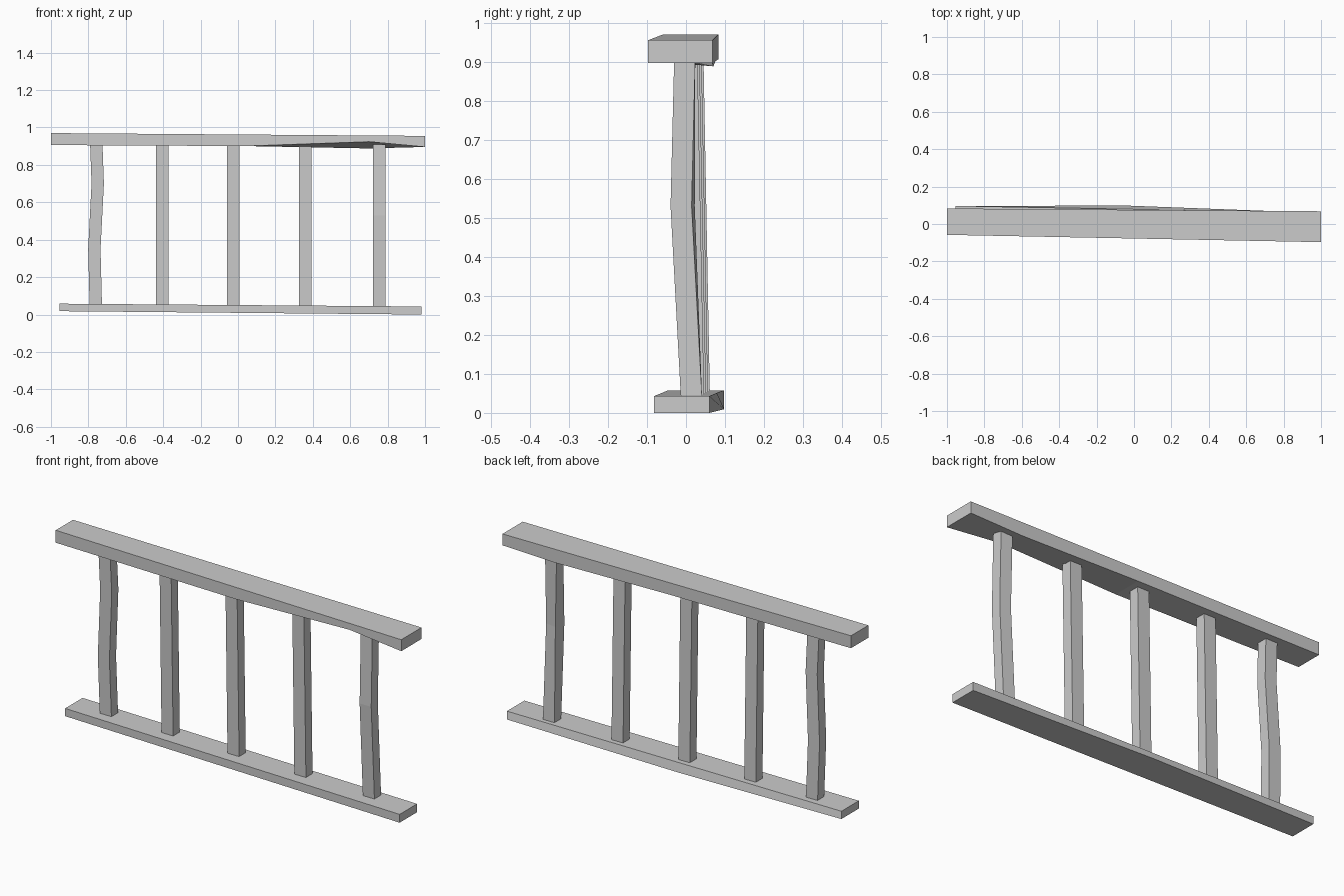
import bpy, bmesh

cube = bpy.data.objects.get("Cube")
if cube:
    bpy.data.objects.remove(cube, do_unlink=True)

mat = bpy.data.materials.new("weathered_grey")
mat.use_nodes = True
GREY = (0.6, 0.6, 0.6, 1)
mat.diffuse_color = GREY
mat.node_tree.nodes["Principled BSDF"].inputs["Base Color"].default_value = GREY


def loft(name, rings, corners=None):
    """Skin a beam through four-cornered rings and close its ends."""
    bm = bmesh.new()
    loops = [[bm.verts.new(p) for p in ring] for ring in rings]
    for a, b in zip(loops, loops[1:]):
        for i in range(4):
            j = (i + 1) % 4
            bm.faces.new((a[i], a[j], b[j], b[i]))
    bm.faces.new(loops[0])
    bm.faces.new(loops[-1])
    bmesh.ops.recalc_face_normals(bm, faces=bm.faces)
    mesh = bpy.data.meshes.new(name)
    bm.to_mesh(mesh)
    bm.free()
    mesh.materials.append(mat)
    obj = bpy.data.objects.new(name, mesh)
    bpy.context.collection.objects.link(obj)


def mix(a, b, t):
    return a + (b - a) * t


def rail_ring(x, y0, y1, z0, z1):
    # front bottom, back bottom, back top, front top
    return [[x, y0, z0], [x, y1, z0], [x, y1, z1], [x, y0, z1]]


def rail(start, end, stops):
    """Straight tapering rail with extra rings at the given fractions."""
    return [rail_ring(*(mix(a, b, t) for a, b in zip(start, end)))
            for t in (0, *stops, 1)]


# Top rail, with the front lower edge worn away near the left end
rings = rail((-1, -0.058, 0.083, 0.906, 0.97), (1, -0.097, 0.068, 0.896, 0.955), (0.52, 0.85))
rings[2][0][2] = 0.924
rings[2][1][2] = 0.888
loft("top_rail", rings)

# Bottom rail, with the back lower edge swelling out at the middle
rings = rail((-0.955, -0.045, 0.097, 0.018, 0.058), (0.98, -0.082, 0.06, 0, 0.043), (0.48,))
rings[1][1][1] = 0.098
loft("bottom_rail", rings)

# Posts: (height, x shift, y shift) for each bend
STRAIGHT = [(0.035, 0, 0), (0.91, 0, 0)]
posts = {
    "right_end_post": (-0.76, [(0.035, 0, 0), (0.35, -0.008, 0), (0.7, 0.01, 0), (0.92, 0.002, 0)]),
    "right_inner_post": (-0.405, STRAIGHT),
    "middle_post": (-0.025, STRAIGHT),
    "left_inner_post": (0.36, STRAIGHT),
    "left_end_post": (0.755, [(0.03, 0, 0), (0.53, 0, -0.017), (0.91, 0, 0)]),
}
H, D = 0.033, 0.027
for name, (x, bends) in posts.items():
    t = (x + 0.76) / 1.515
    rings = []
    for z, dx, dy in bends:
        cx = x + dx
        cy = mix(mix(0.035, 0.015, t), mix(0.018, -0.003, t), z / 0.9) + dy
        rings.append([[cx - H, cy - D, z], [cx + H, cy - D, z],
                      [cx + H, cy + D, z], [cx - H, cy + D, z]])
    if name == "left_end_post":
        # worn inner back corner
        rings[1][3][1] += 0.008
        rings[1][3][0] += 0.008
    loft(name, rings)
